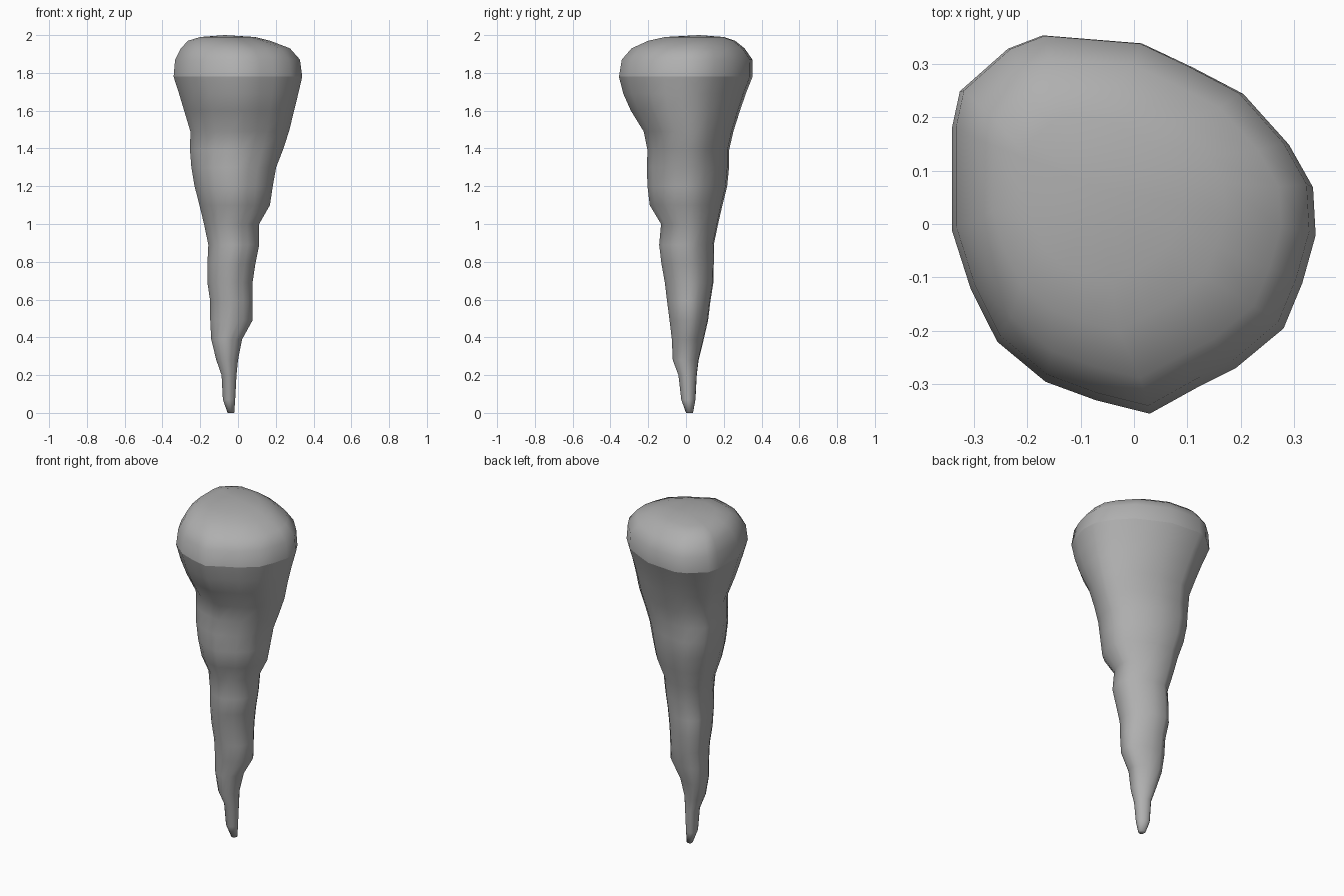
import bpy, bmesh

# Plan outline of the widest ring, anticlockwise
OUTLINE = [(.34, -.02), (.335, .07), (.29, .15), (.205, .245), (.11, .295), (.015, .34),
           (-.17, .355), (-.235, .33), (-.325, .25), (-.34, .18), (-.34, -.01), (-.305, -.12),
           (-.255, -.22), (-.165, -.295), (-.07, -.33), (.03, -.355), (.12, -.305),
           (.19, -.27), (.28, -.195), (.315, -.11)]

# Spike rings: z, x min, x max, y min, y max
SPIKE = [(0, -.055, -.02, 0, .037), (.07, -.08, -.015, -.025, .05), (.2, -.087, -.008, -.04, .057),
         (.28, -.115, .0, -.07, .067), (.39, -.142, .022, -.075, .094), (.49, -.147, .077, -.087, .117),
         (.59, -.147, .077, -.1, .129), (.69, -.162, .077, -.112, .145), (.79, -.162, .092, -.13, .147),
         (.89, -.157, .112, -.142, .147), (1.0, -.18, .112, -.132, .17), (1.1, -.204, .169, -.192, .193),
         (1.2, -.23, .184, -.204, .218), (1.3, -.247, .202, -.207, .228), (1.39, -.254, .237, -.204, .228),
         (1.49, -.252, .27, -.224, .251), (1.6, -.285, .297, -.292, .286), (1.69, -.312, .319, -.332, .317),
         (1.78, -.341, .34, -.355, .353)]
# Rounded cap rings
CAP = [(1.87, -.333, .328, -.34, .352), (1.93, -.302, .275, -.288, .31),
       (1.97, -.265, .17, -.2, .26), (1.99, -.2, .09, -.11, .2)]


def ring(bm, z, x0, x1, y0, y1):
    return [bm.verts.new((x0 + (x + .34) / .68 * (x1 - x0),
                          y0 + (y + .355) / .71 * (y1 - y0), z)) for x, y in OUTLINE]


bm = bmesh.new()
rings = [ring(bm, *r) for r in SPIKE + CAP]
n = len(OUTLINE)
for a, b in zip(rings, rings[1:]):
    for i in range(n):
        j = (i + 1) % n
        bm.faces.new((a[i], a[j], b[j], b[i]))

# Closed tip and crown
bm.faces.new(rings[0][::-1])
crown = bm.verts.new((-.07, .07, 2.0))
for i in range(n):
    bm.faces.new((rings[-1][i], rings[-1][(i + 1) % n], crown))

# Smooth shading with a crease under the cap
for f in bm.faces:
    f.smooth = True
crease = rings[len(SPIKE) - 1]
for i in range(n):
    bm.edges.get((crease[i], crease[(i + 1) % n])).smooth = False

mesh = bpy.data.meshes.new("rock_spike")
bm.to_mesh(mesh)
bm.free()

# Dark grey stone
stone = bpy.data.materials.new("stone")
stone.diffuse_color = (.43, .43, .43, 1)
mesh.materials.append(stone)
bpy.context.collection.objects.link(bpy.data.objects.new("rock_spike", mesh))
